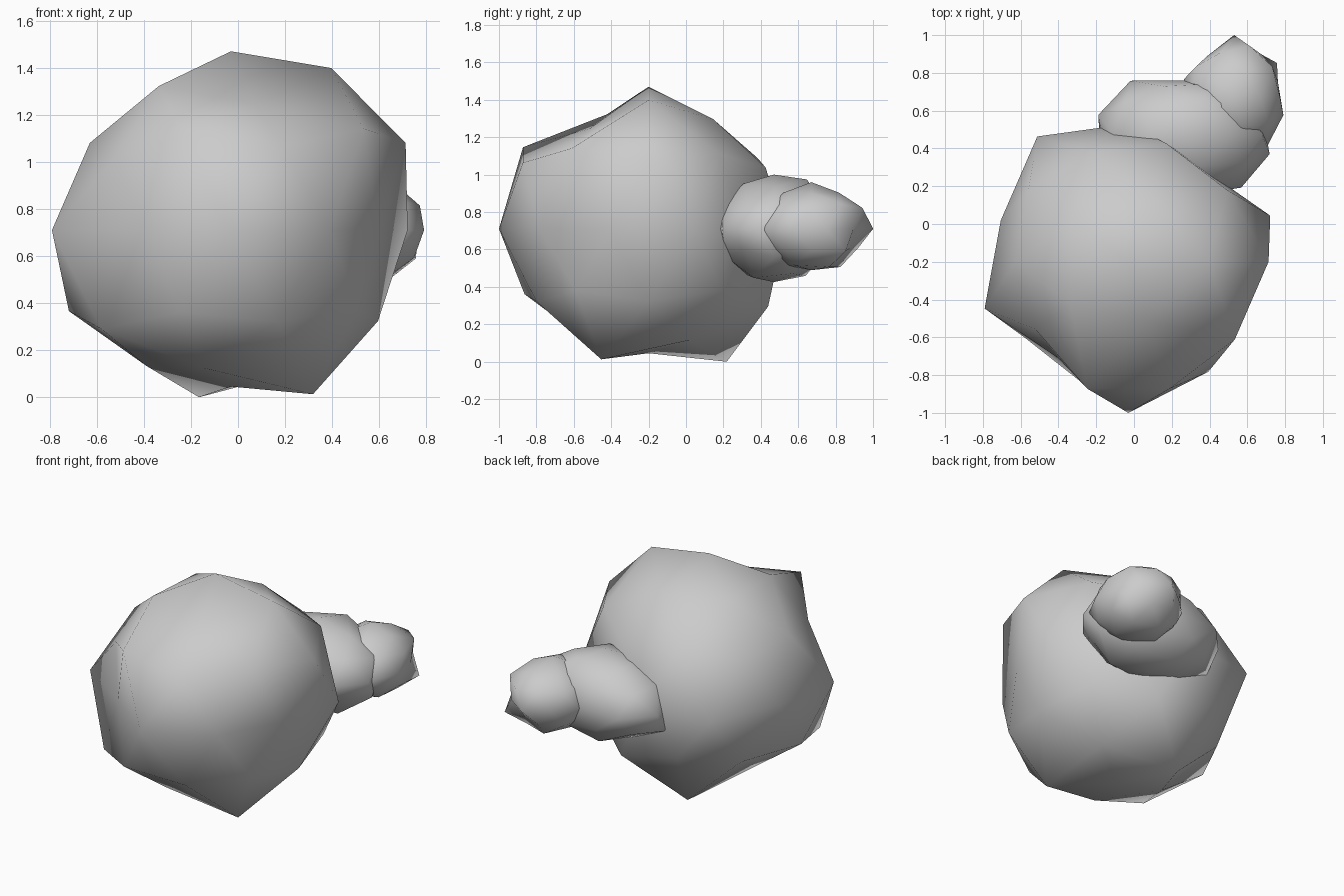
import bpy, bmesh, math


def rock(name, centre, size, bumps, default):
    """Faceted sphere whose vertices are pushed in or out; bumps[height tier][angle] = radius factor."""
    bm = bmesh.new()
    bmesh.ops.create_icosphere(bm, subdivisions=2, radius=1)
    for v in bm.verts:
        n = v.co.normalized()
        tier = round(n.z * 100)
        angle = 0 if abs(tier) > 98 else round(math.degrees(math.atan2(n.y, n.x))) % 360
        r = bumps.get(tier, {}).get(angle, default)
        v.co = [c + s * r * k for c, s, k in zip(centre, size, n)]
    mesh = bpy.data.meshes.new(name)
    bm.to_mesh(mesh)
    bm.free()
    for p in mesh.polygons:
        p.use_smooth = True
    ob = bpy.data.objects.new(name, mesh)
    bpy.context.collection.objects.link(ob)
    return ob


# Large boulder
rock("large_rock", (-0.03, -0.2, 0.71), (1, 1, 1), {
    100: {0: 0.76},
    85: {0: 0.81, 72: 0.69, 144: 0.70, 216: 0.72, 288: 0.63},
    53: {36: 0.76, 108: 0.72, 180: 0.705, 252: 0.83, 324: 0.82},
    45: {0: 0.83, 72: 0.735, 144: 0.73, 216: 0.68, 288: 0.79},
    0: {18: 0.79, 54: 0.63, 90: 0.73, 126: 0.82, 162: 0.71,
        198: 0.80, 234: 0.63, 270: 0.80, 306: 0.72, 342: 0.66},
    -45: {36: 0.74, 108: 0.74, 180: 0.77, 252: 0.78, 324: 0.74},
    -53: {0: 0.735, 72: 0.79, 144: 0.72, 216: 0.80, 288: 0.74},
    -85: {36: 0.70, 108: 0.835, 180: 0.68, 252: 0.69, 324: 0.82},
    -100: {0: 0.665},
}, 0.74)

# Medium stone behind it, stretched sideways
rock("medium_rock", (0.28, 0.47, 0.71), (0.47, 0.33, 0.29), {
    100: {0: 1.0},
    85: {0: 0.92, 72: 1.07, 288: 0.98},
    53: {324: 0.90},
    0: {18: 0.90, 90: 0.88, 126: 1.08, 162: 1.05, 306: 1.04, 342: 0.98},
    45: {0: 0.95},
    -45: {180: 1.10, 324: 0.90},
    -85: {108: 1.02, 324: 1.06},
    -100: {0: 0.98},
}, 0.97)

# Small stone at the back right
rock("small_rock", (0.53, 0.67, 0.71), (0.28, 0.31, 0.24), {
    100: {0: 1.04},
    53: {36: 1.05},
    45: {0: 0.97, 72: 1.04, 144: 1.0},
    0: {18: 0.87, 54: 0.9, 90: 1.065, 126: 0.87, 162: 1.0, 270: 0.88, 306: 1.05, 342: 0.98},
    -45: {36: 1.12},
    -53: {0: 0.92, 72: 0.82},
    -85: {36: 1.0, 108: 1.0},
    -100: {0: 0.92},
}, 0.95)
